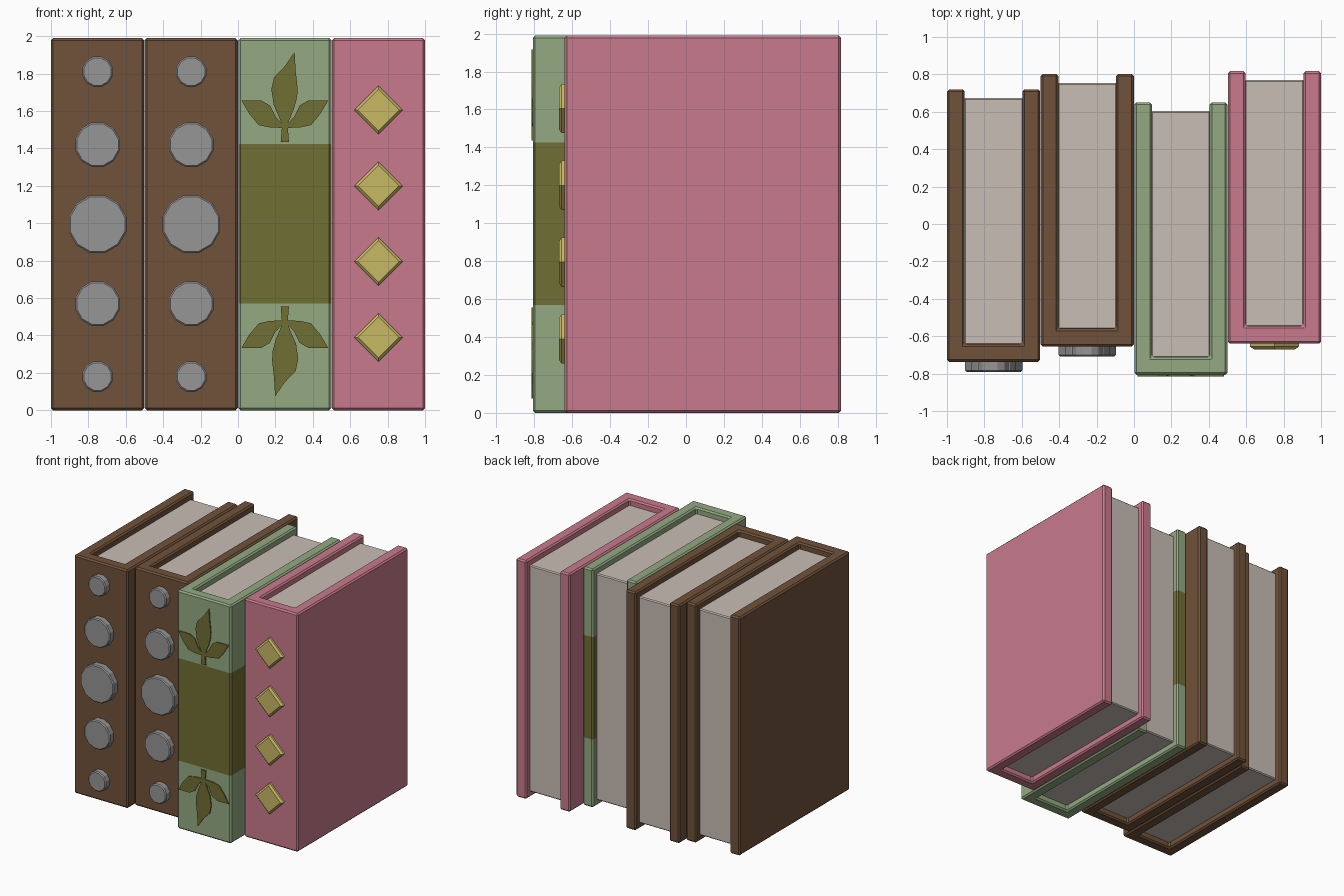
import bpy, bmesh, math
from mathutils import Vector

if "Cube" in bpy.data.objects:
    bpy.data.objects.remove(bpy.data.objects["Cube"])

W, H, DEPTH, T, BEV = 0.498, 1.99, 1.457, 0.095, 0.012   # cover size, board thickness, bevel
MID = H / 2


def material(name, r, g, b):
    lin = lambda c: ((c / 255 + 0.055) / 1.055) ** 2.4
    m = bpy.data.materials.new(name)
    m.diffuse_color = (lin(r), lin(g), lin(b), 1)
    m.use_nodes = True
    m.node_tree.nodes["Principled BSDF"].inputs["Base Color"].default_value = m.diffuse_color
    return m


BROWN = material("brown leather", 112, 82, 58)
GREEN = material("sage green", 147, 170, 130)
OLIVE = material("olive", 112, 110, 52)
PINK = material("pink", 200, 122, 140)
PAPER = material("paper", 201, 189, 182)
STEEL = material("grey metal", 150, 150, 150)
GOLD = material("pale gold", 200, 184, 100)


def prism(name, outline, direction, mats, bevel=0.0, bevel_front_only=False, band=None):
    """Extrude a closed outline along a direction, with optional bevel and a coloured height band."""
    bm = bmesh.new()
    d = Vector(direction)
    base = bm.faces.new([bm.verts.new(p) for p in outline])
    ext = bmesh.ops.extrude_face_region(bm, geom=[base], use_keep_orig=True)["geom"]
    moved = [v for v in ext if isinstance(v, bmesh.types.BMVert)]
    bmesh.ops.translate(bm, verts=moved, vec=d)
    edges = bm.edges[:]
    if bevel_front_only:
        edges = [e for e in edges if all(v in moved for v in e.verts)]
    bmesh.ops.recalc_face_normals(bm, faces=bm.faces[:])
    if bevel:
        bmesh.ops.bevel(bm, geom=edges, offset=bevel, segments=1, affect='EDGES',
                        profile=0.5, clamp_overlap=True)
    if band:
        for z in band:
            bmesh.ops.bisect_plane(bm, geom=bm.verts[:] + bm.edges[:] + bm.faces[:],
                                   plane_co=(0, 0, z), plane_no=(0, 0, 1))
        for f in bm.faces:
            f.material_index = int(band[0] < f.calc_center_median().z < band[1])
    bmesh.ops.recalc_face_normals(bm, faces=bm.faces[:])
    me = bpy.data.meshes.new(name)
    bm.to_mesh(me)
    bm.free()
    for m in mats:
        me.materials.append(m)
    ob = bpy.data.objects.new(name, me)
    bpy.context.collection.objects.link(ob)
    return ob


def book(name, cx, front, mats, band=None):
    back, o, i = front + DEPTH, W / 2, W / 2 - T
    # U-shaped cover: two boards and a spine
    u = [(-o, front), (o, front), (o, back), (i, back), (i, front + T),
         (-i, front + T), (-i, back), (-o, back)]
    prism(name + "_cover", [(cx + x, y, 0) for x, y in u], (0, 0, H), mats, BEV, band=band)
    # page block, recessed at top, bottom and back
    p, y0, y1 = i + 0.005, front + T - 0.005, back - 0.047
    block = [(cx - p, y0), (cx + p, y0), (cx + p, y1), (cx - p, y1)]
    prism(name + "_pages", [(x, y, 0.05) for x, y in block], (0, 0, H - 0.1), [PAPER], 0.008)


def spine_disc(name, cx, front, z, r, sides, height, mat, bevel, turn=0.0):
    """Faceted ornament standing out from the spine towards -y."""
    ring = [turn + 2 * math.pi * k / sides for k in range(sides)]
    pts = [(cx + r * math.cos(a), front + 0.005, z + r * math.sin(a)) for a in ring]
    prism(name, pts, (0, -height - 0.005, 0), [mat], bevel, True)


centres = [-0.751 + 0.5007 * k for k in range(4)]

# Two brown books with metal studs
for n, (cx, front) in enumerate(zip(centres[:2], (-0.737, -0.655)), 1):
    book(f"brown_book_{n}", cx, front, [BROWN])
    for k, (dz, r) in enumerate([(-0.815, 0.084), (-0.425, 0.123), (0, 0.159),
                                 (0.425, 0.123), (0.815, 0.084)], 1):
        spine_disc(f"stud_{n}_{k}", cx, front, MID + dz, r, 12, 0.053, STEEL, 0.008,
                   math.pi / 12)

# Green book with an olive band and leaf sprigs
gx, gy = centres[2], -0.807
book("green_book", gx, gy, [GREEN, OLIVE], band=(0.57, 1.425))
sprig = [(-0.022, 0.44), (0.022, 0.44), (0.016, 0.515), (0.08, 0.517), (0.14, 0.53),
         (0.19, 0.59), (0.232, 0.662), (0.127, 0.662), (0.08, 0.635), (0.05, 0.575),
         (0.017, 0.54), (0.048, 0.615), (0.066, 0.68), (0.068, 0.73), (0.058, 0.82),
         (0.052, 0.92), (0.0, 0.845), (-0.058, 0.785), (-0.072, 0.72), (-0.06, 0.64),
         (-0.017, 0.54), (-0.05, 0.575), (-0.08, 0.635), (-0.127, 0.662), (-0.232, 0.662),
         (-0.19, 0.59), (-0.14, 0.53), (-0.08, 0.517), (-0.016, 0.515)]
for label, s in (("upper", 1), ("lower", -1)):
    prism(f"leaf_sprig_{label}", [(gx + s * x, gy + 0.001, MID + s * z) for x, z in sprig],
          (0, -0.0095, 0), [OLIVE])

# Pink book with gold diamonds
px, py = centres[3], -0.64
book("pink_book", px, py, [PINK])
for k in range(4):
    spine_disc(f"diamond_{k + 1}", px, py, 0.39 + 0.405 * k, 0.13, 4, 0.03, GOLD, 0.014)
